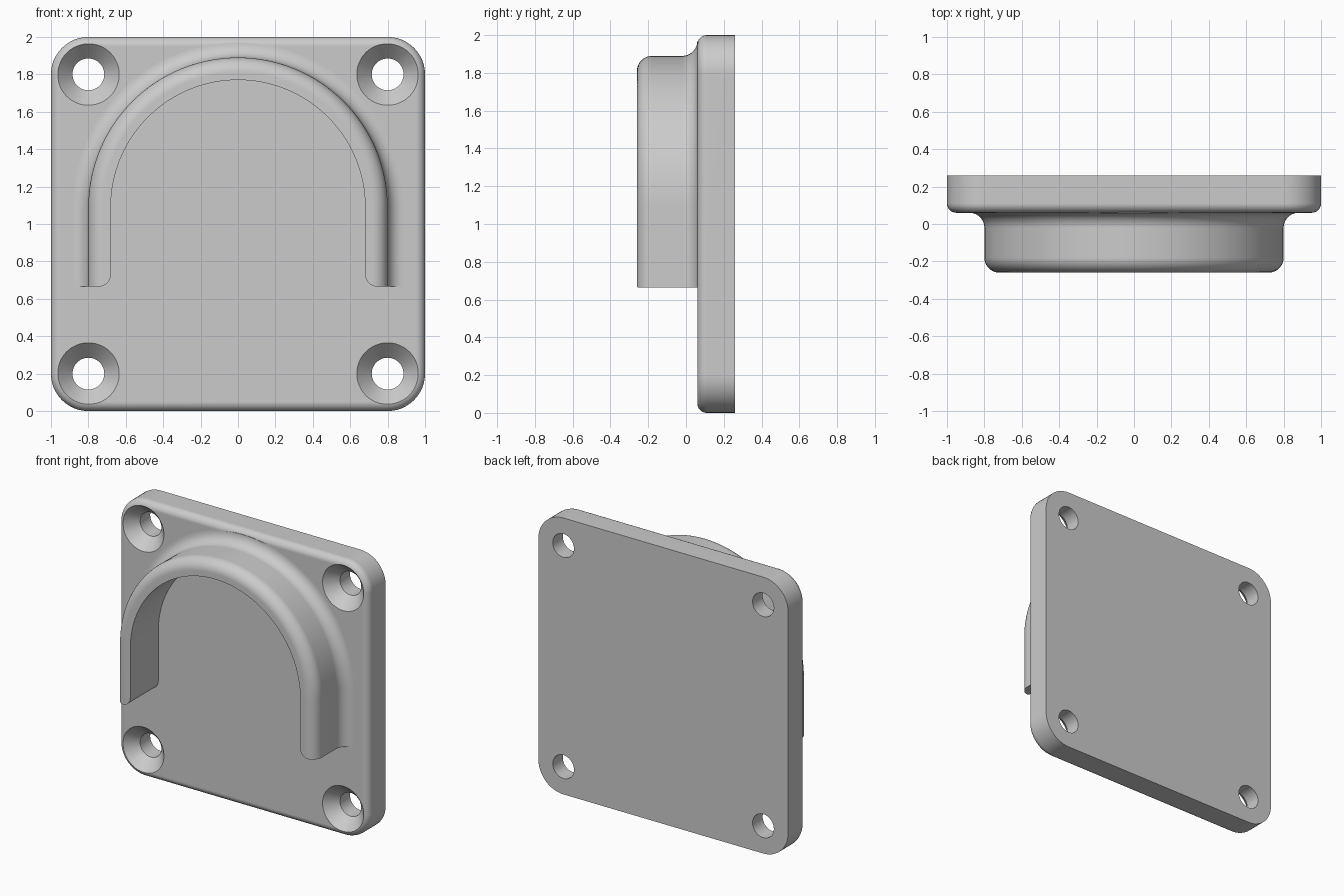
import bpy, bmesh
from math import sin, cos, pi, sqrt, radians

cube = bpy.data.objects.get("Cube")
if cube:
    bpy.data.objects.remove(cube, do_unlink=True)

grey = bpy.data.materials.new("plain grey")
grey.use_nodes = True
grey.diffuse_color = (0.6, 0.6, 0.6, 1)
grey.node_tree.nodes["Principled BSDF"].inputs["Base Color"].default_value = (0.6, 0.6, 0.6, 1)

BACK, FRONT, EDGE = 0.26, 0.06, 0.05


def quarter(n):
    return [pi / 2 * i / n for i in range(n + 1)]


def loft(name, loops):
    """Skin a row of closed loops and cap both ends."""
    bm = bmesh.new()
    rows = [[bm.verts.new(p) for p in loop] for loop in loops]
    n = len(rows[0])
    for a, b in zip(rows, rows[1:]):
        for i in range(n):
            j = (i + 1) % n
            bm.faces.new((a[i], a[j], b[j], b[i]))
    bm.faces.new(rows[0])
    bm.faces.new(rows[-1])
    bmesh.ops.remove_doubles(bm, verts=bm.verts, dist=1e-5)
    bmesh.ops.dissolve_degenerate(bm, edges=bm.edges, dist=1e-5)
    bmesh.ops.recalc_face_normals(bm, faces=bm.faces)
    mesh = bpy.data.meshes.new(name)
    bm.to_mesh(mesh)
    bm.free()
    mesh.materials.append(grey)
    obj = bpy.data.objects.new(name, mesh)
    bpy.context.collection.objects.link(obj)
    return obj


def activate(obj):
    bpy.ops.object.select_all(action='DESELECT')
    obj.select_set(True)
    bpy.context.view_layer.objects.active = obj


def smooth(obj):
    activate(obj)
    bpy.ops.object.shade_smooth_by_angle(angle=radians(32))
    mod = obj.modifiers.new("even shading", 'WEIGHTED_NORMAL')
    mod.keep_sharp = True


def rounded_square(inset, y):
    radius = 0.2 - inset
    loop = []
    for k, (sx, sz) in enumerate([(1, 1), (-1, 1), (-1, -1), (1, -1)]):
        for a in quarter(12):
            t = a + k * pi / 2
            loop.append((sx * 0.8 + radius * cos(t), y, 1 + sz * 0.8 + radius * sin(t)))
    return loop


# Plate with rounded corners and a softened front edge
plate = loft("back_plate", [rounded_square(0, BACK)] + [
    rounded_square(EDGE * (1 - cos(a)), FRONT + EDGE * (1 - sin(a))) for a in quarter(8)])


# Countersunk screw holes
def ring(x, z, r, y):
    return [(x + r * cos(2 * pi * i / 48), y, z + r * sin(2 * pi * i / 48)) for i in range(48)]


for x in (-0.8, 0.8):
    for z in (0.2, 1.8):
        cutter = loft("screw_hole_cutter", [
            ring(x, z, 0.165, FRONT - 0.05), ring(x, z, 0.165, FRONT),
            ring(x, z, 0.085, FRONT + 0.085), ring(x, z, 0.085, BACK + 0.05)])
        cutter.hide_render = True
        mod = plate.modifiers.new("screw hole", 'BOOLEAN')
        mod.operation = 'DIFFERENCE'
        mod.solver = 'EXACT'
        mod.object = cutter
        activate(plate)
        bpy.ops.object.modifier_apply(modifier=mod.name)
        bpy.data.objects.remove(cutter, do_unlink=True)
smooth(plate)

# Arched rim: sharp inner wall, rounded outer lip, concave fillet at the plate
INNER, OUTER, LIP, FOOT = 0.68, 0.8, 0.08, 0.065
NOSE, BOTTOM, CENTRE = -0.26, 0.665, 1.09


def lip_y(r):
    d = max(0, r - (OUTER - LIP))
    return NOSE + LIP - sqrt(max(0, LIP ** 2 - d ** 2))


def section(inner):
    pts = [(inner, 0.1), (inner, lip_y(inner))]
    for a in quarter(10):
        r = max(inner, OUTER - LIP + LIP * sin(a))
        pts.append((r, lip_y(r)))
    pts += [(OUTER + LIP - LIP * cos(a), FRONT - LIP + LIP * sin(a)) for a in quarter(10)]
    return pts + [(OUTER + LIP, 0.1)]


def placed(inner, z, angle):
    return [(r * cos(angle), y, z + r * sin(angle)) for r, y in section(inner)]


# Each leg ends in a rounded inner corner
foot = [(INNER + FOOT * (1 - sin(a)), BOTTOM + FOOT * (1 - cos(a))) for a in quarter(8)]
loops = [placed(r, z, 0) for r, z in foot]
loops += [placed(INNER, CENTRE, pi * i / 64) for i in range(65)]
loops += [placed(r, z, pi) for r, z in reversed(foot)]
smooth(loft("arched_rim", loops))
